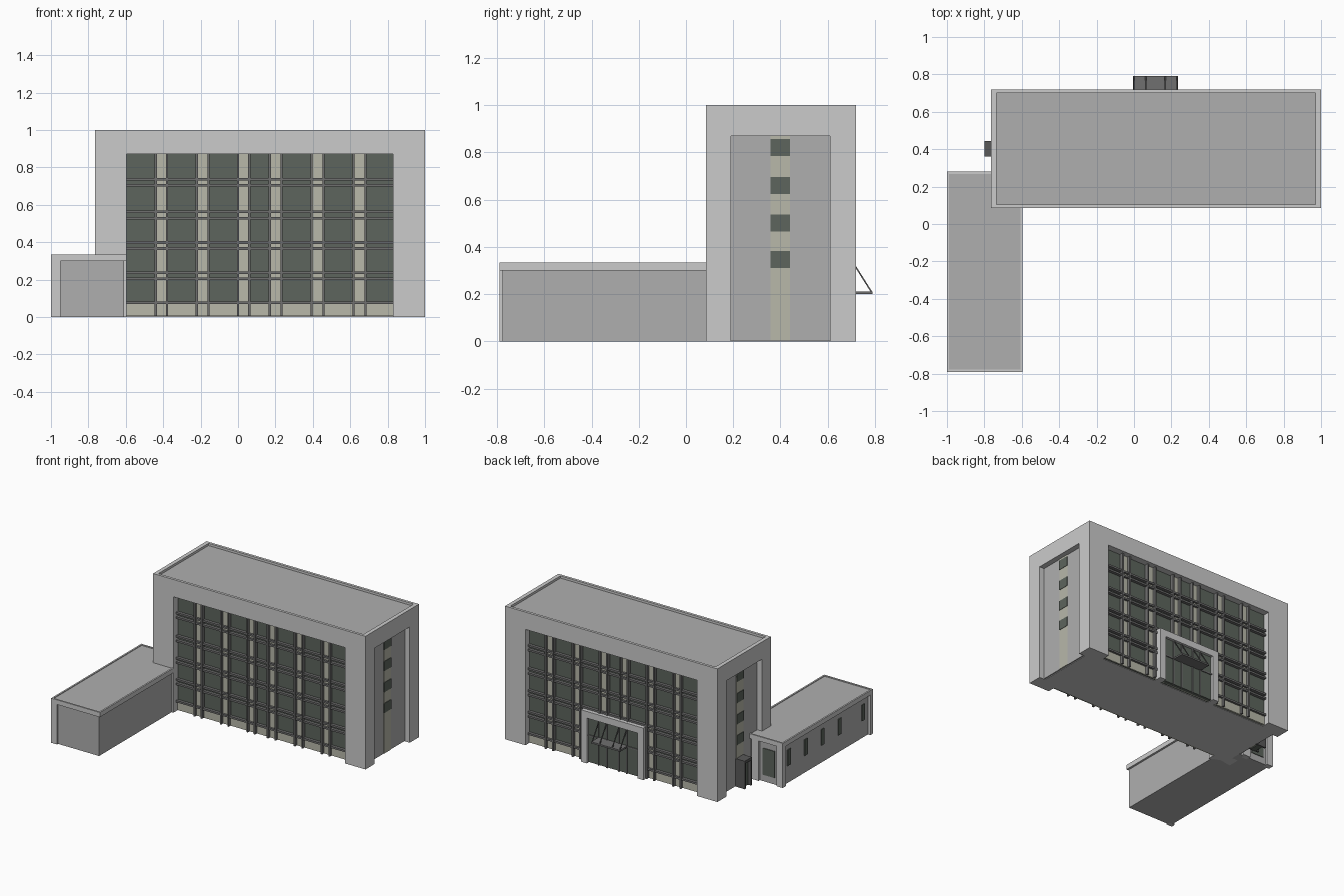
import bpy, bmesh
from mathutils import Vector

if "Cube" in bpy.data.objects:
    bpy.data.objects.remove(bpy.data.objects["Cube"])


def material(name, rgb):
    m = bpy.data.materials.new(name)
    m.diffuse_color = (*rgb, 1)
    m.use_nodes = True
    m.node_tree.nodes["Principled BSDF"].inputs["Base Color"].default_value = m.diffuse_color
    return m


DARK = material("shaded_wall", (0.43, 0.43, 0.43))
GLASS = material("glass", (0.11, 0.13, 0.11))
BEIGE = material("beige_panel", (0.48, 0.48, 0.40))
METAL = material("metal", (0.16, 0.16, 0.16))
BLACK = material("dark_trim", (0.10, 0.10, 0.10))


def boxes(name, items, mat=None):
    """One object made of boxes given as (x0, x1, y0, y1, z0, z1)."""
    bm = bmesh.new()
    for x0, x1, y0, y1, z0, z1 in items:
        vs = bmesh.ops.create_cube(bm, size=1)["verts"]
        for v in vs:
            v.co = Vector((x1 if v.co.x > 0 else x0,
                           y1 if v.co.y > 0 else y0,
                           z1 if v.co.z > 0 else z0))
    me = bpy.data.meshes.new(name)
    bm.to_mesh(me)
    bm.free()
    ob = bpy.data.objects.new(name, me)
    bpy.context.collection.objects.link(ob)
    if mat:
        me.materials.append(mat)
    return ob


def carve(ob, items):
    """Cut boxes out of an object."""
    bpy.context.view_layer.objects.active = ob
    for item in items:
        cutter = boxes("cutter", [item])
        cutter.hide_render = True
        mod = ob.modifiers.new("cut", "BOOLEAN")
        mod.operation, mod.solver, mod.object = "DIFFERENCE", "EXACT", cutter
        bpy.ops.object.modifier_apply(modifier=mod.name)
        bpy.data.objects.remove(cutter)


# Main block: solid shell with recesses on four sides and a sunken roof
X0, X1, Y0, Y1 = -0.765, 1.0, 0.085, 0.72
FX0, FX1, TOP, D, S = -0.595, 0.83, 0.87, 0.06, 0.05
shell = boxes("main_block", [(X0, X1, Y0, Y1, 0, 1)])
carve(shell, [(FX0, FX1, -0.1, Y0 + D, -0.1, TOP),
              (FX0, FX1, Y1 - D, 0.9, -0.1, TOP),
              (X1 - S, 1.1, 0.19, 0.61, -0.1, TOP),
              (-0.9, X0 + S, 0.19, 0.61, -0.1, TOP),
              (X0 + 0.03, X1 - 0.03, Y0 + 0.02, Y1 - 0.02, 0.98, 1.1)])
boxes("main_roof", [(X0 + 0.03, X1 - 0.03, Y0 + 0.02, Y1 - 0.02, 0.975, 0.983)], DARK)

# Long facades: glass sheet, beige piers and plinth, metal grid
piers = [(-0.44, -0.38), (-0.22, -0.158), (0.0, 0.06), (0.17, 0.233), (0.393, 0.457), (0.618, 0.682)]
rails = [0.075, 0.205, 0.237, 0.366, 0.398, 0.528, 0.563, 0.704, 0.737]
for side, face, inward in (("front", Y0, 1), ("back", Y1, -1)):
    def span(a, b):
        return tuple(sorted((face + inward * a, face + inward * b)))
    boxes(side + "_glass", [(FX0, FX1, *span(0.05, 0.065), 0.004, TOP)], GLASS)
    boxes(side + "_piers", [(a, b, *span(0.044, 0.055), 0.075, TOP) for a, b in piers]
          + [(FX0, FX1, *span(0.044, 0.055), 0.004, 0.075)], BEIGE)
    boxes(side + "_rails", [(FX0, FX1, *span(0.028, 0.055), z - 0.007, z + 0.007) for z in rails], METAL)
    boxes(side + "_mullions", [(x - 0.006, x + 0.006, *span(0.022, 0.055), 0.004, TOP)
                               for p in piers for x in p], METAL)

# End walls: shaded wall, beige strip and stair windows
for side, face, inward in (("right", X1, -1), ("left", X0, 1)):
    def span(a, b):
        return tuple(sorted((face + inward * a, face + inward * b)))
    boxes(side + "_end_wall", [(*span(0.04, 0.055), 0.19, 0.61, 0.004, TOP)], DARK)
    boxes(side + "_strip", [(*span(0.037, 0.05), 0.357, 0.44, 0.004, TOP)], BEIGE)
    boxes(side + "_stair_windows", [(*span(0.034, 0.05), 0.357, 0.44, z, z + 0.072)
                                    for z in (0.31, 0.466, 0.625, 0.784)], GLASS)

# Side door porch on the left end
boxes("side_porch", [(-0.80, -0.72, 0.36, 0.372, 0, 0.2), (-0.80, -0.72, 0.433, 0.445, 0, 0.2),
                     (-0.80, -0.72, 0.36, 0.445, 0.19, 0.21)], BLACK)
boxes("side_door", [(-0.775, -0.73, 0.372, 0.433, 0, 0.19)], GLASS)

# Rear entrance portal
PX0, PX1, PH = -0.15, 0.37, 0.39
boxes("portal_frame", [(PX0, PX0 + 0.05, 0.66, Y1, 0, PH), (PX1 - 0.05, PX1, 0.66, Y1, 0, PH),
                       (PX0 + 0.05, PX1 - 0.05, 0.66, Y1, PH - 0.05, PH)])
boxes("portal_glass", [(PX0 + 0.05, PX1 - 0.05, 0.66, 0.70, 0.004, PH - 0.05)], GLASS)
boxes("portal_bars", [(x - 0.004, x + 0.004, 0.69, 0.706, 0, PH - 0.05) for x in (0.0, 0.065, 0.165, 0.235)]
      + [(PX0 + 0.05, PX1 - 0.05, 0.69, 0.706, 0.2, 0.21)], METAL)

# Canopy hung on slanted rods
boxes("canopy", [(-0.005, 0.235, 0.70, 0.79, 0.2, 0.212)], METAL)
for i, x in enumerate((0.0, 0.063, 0.167, 0.23)):
    a, b = Vector((x, 0.70, 0.345)), Vector((x, 0.785, 0.21))
    rod = boxes("canopy_rod_%d" % i, [(-0.003, 0.003, -0.003, 0.003, 0, (b - a).length)], BLACK)
    rod.location = a
    rod.rotation_euler = (b - a).to_track_quat("Z", "Y").to_euler()

# Low wing: recessed walls, fin frames and roof with a fascia
WX0, WX1, WY0, WY1, WH = -1.0, -0.595, -0.79, 0.28, 0.335
boxes("wing_walls", [(WX0 + 0.02, WX1 - 0.015, WY0 + 0.012, WY1 - 0.015, 0, 0.31)], DARK)
roof = boxes("wing_roof", [(WX0, WX1, WY0, WY1, 0.30, WH)])
carve(roof, [(WX0 + 0.012, WX1 - 0.012, WY0 + 0.012, WY1 - 0.012, 0.328, 0.4)])
boxes("wing_roof_deck", [(WX0 + 0.012, WX1 - 0.012, WY0 + 0.012, WY1 - 0.012, 0.32, 0.33)], DARK)
boxes("wing_fins", [(WX0, WX0 + 0.05, WY0, WY0 + 0.03, 0, 0.30),
                    (WX0, WX0 + 0.05, WY1 - 0.04, WY1, 0, 0.30),
                    (-0.80, -0.74, WY1 - 0.04, WY1, 0, 0.30)])
boxes("wing_side_windows", [(WX0 + 0.014, WX0 + 0.03, y - 0.018, y + 0.018, 0.13, 0.25)
                            for y in (0.18, -0.02, -0.22, -0.42, -0.70)], GLASS)
boxes("wing_end_window", [(-0.925, -0.825, WY1 - 0.03, WY1 - 0.01, 0.05, 0.25)], GLASS)
